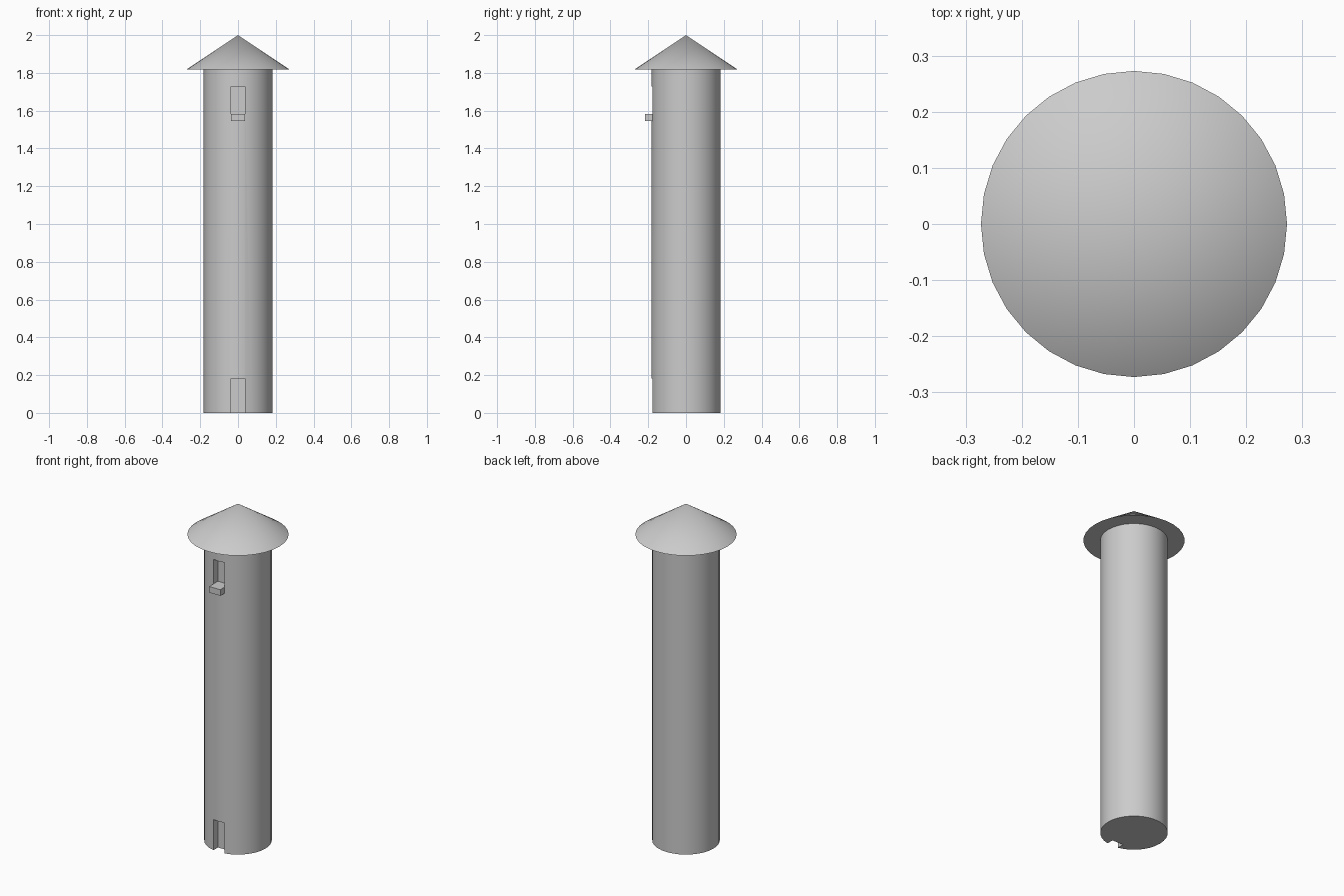
import bpy
from math import radians

if "Cube" in bpy.data.objects:
    bpy.data.objects.remove(bpy.data.objects["Cube"])

U = 2 / 11            # tower radius; the whole model is 11 of these tall
SIDES = 32


def box(name, x, y, z):
    """Box from (min, max) ranges given in tower radii."""
    bpy.ops.mesh.primitive_cube_add(size=1)
    ob = bpy.context.object
    ob.name = name
    ob.location = [(a + b) / 2 * U for a, b in (x, y, z)]
    ob.scale = [(b - a) * U for a, b in (x, y, z)]
    bpy.ops.object.transform_apply(location=True, scale=True)
    return ob


def cut(target, cutter):
    """Carve the cutter out of the target, then drop the cutter."""
    bpy.context.view_layer.objects.active = target
    mod = target.modifiers.new("recess", 'BOOLEAN')
    mod.operation = 'DIFFERENCE'
    mod.solver = 'EXACT'
    mod.object = cutter
    bpy.ops.object.modifier_apply(modifier=mod.name)
    bpy.data.objects.remove(cutter)


def smooth(ob):
    bpy.ops.object.select_all(action='DESELECT')
    ob.select_set(True)
    bpy.context.view_layer.objects.active = ob
    bpy.ops.object.shade_smooth_by_angle(angle=radians(30))


# Round tower shaft
bpy.ops.mesh.primitive_cylinder_add(vertices=SIDES, radius=U, depth=10 * U,
                                    location=(0, 0, 5 * U))
tower = bpy.context.object
tower.name = "tower"

# Doorway at the foot and window near the top
cut(tower, box("door_cutter", (-.2, .2), (-1.2, -.75), (-.5, 1)))
cut(tower, box("window_cutter", (-.2, .2), (-1.2, -.75), (8.5, 9.5)))
smooth(tower)

# Sill projecting from the window
box("window_sill", (-.2, .2), (-1.2, -.75), (8.5, 8.7))

# Conical roof
bpy.ops.mesh.primitive_cone_add(vertices=SIDES, radius1=1.5 * U, radius2=0,
                                depth=U, location=(0, 0, 10.5 * U))
roof = bpy.context.object
roof.name = "roof"
smooth(roof)
